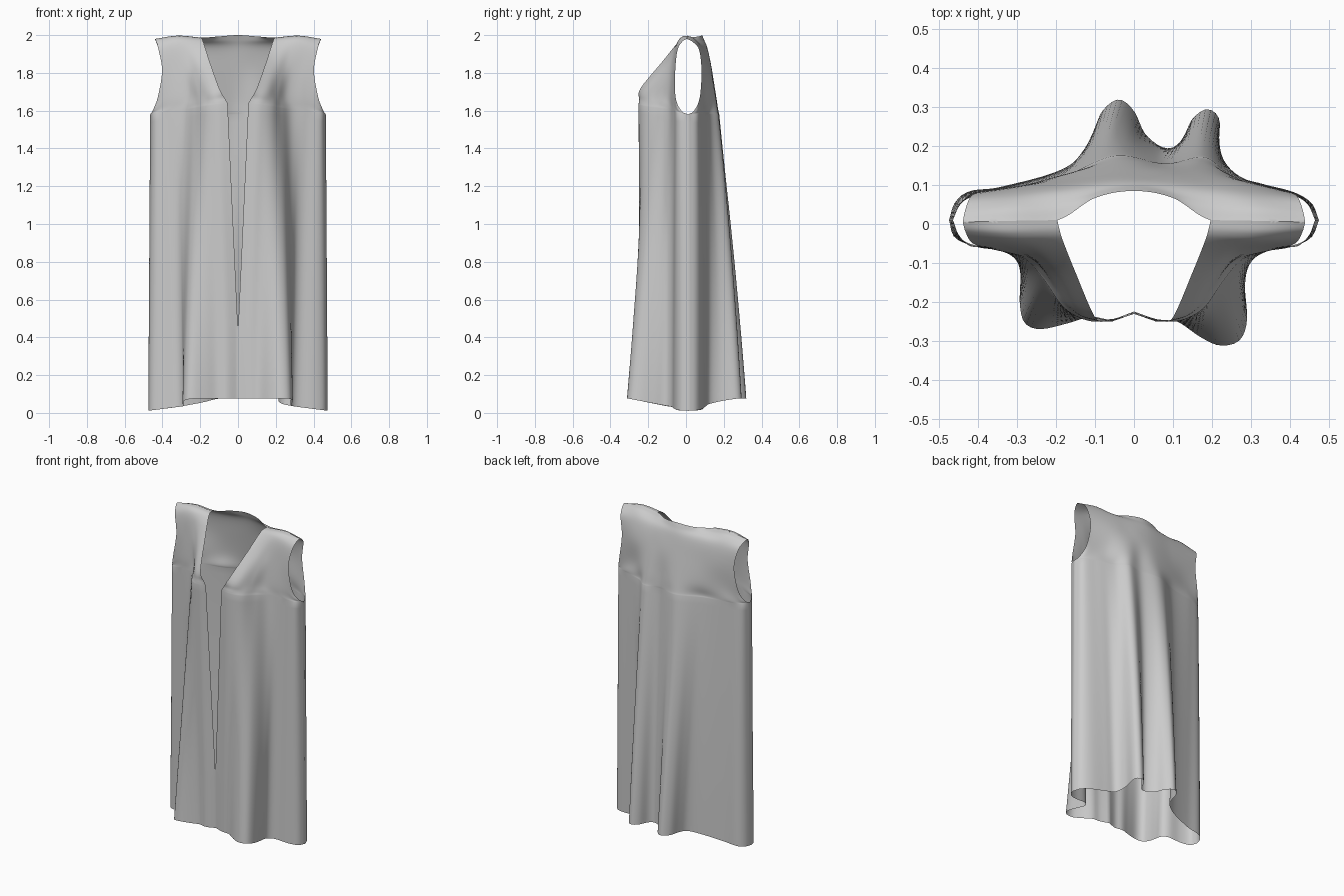
import bpy, bmesh
from mathutils import Vector


def spline(pts, t):
    """Catmull-Rom through pts, t measured in point indices."""
    i = min(int(t), len(pts) - 2)
    f = t - i
    b, c = pts[i], pts[i + 1]
    a = pts[i - 1] if i else b * 2 - c
    d = pts[i + 2] if i + 2 < len(pts) else c * 2 - b
    return 0.5 * (b * 2 + (c - a) * f + (a * 2 - b * 5 + c * 4 - d) * f * f
                  + (b * 3 - a - c * 3 + d) * f ** 3)


def resample(pts, n):
    """n + 1 points evenly spaced along the smoothed line."""
    pts = [Vector(p) for p in pts]
    k = (len(pts) - 1) * 16
    fine = [spline(pts, i / 16) for i in range(k + 1)]
    dist = [0.0]
    for p, q in zip(fine, fine[1:]):
        dist.append(dist[-1] + (q - p).length)
    out, j = [], 0
    for i in range(n + 1):
        s = dist[-1] * i / n
        while j < k - 1 and dist[j + 1] < s:
            j += 1
        f = (s - dist[j]) / max(dist[j + 1] - dist[j], 1e-9)
        out.append(fine[j].lerp(fine[j + 1], min(f, 1)))
    return out


def hem(pts):
    """Hem dips at the sides and rises on the outward folds."""
    out = []
    for x, y in pts:
        z = 0.06 - 0.13 * max(0, abs(x) - 0.1) + 0.2 * max(0, abs(y) - 0.1)
        out.append((x, y, max(0.01 if abs(x) < .47 else 0.005, min(0.075, z))))
    return out


def level(pts, z0, z1):
    """Section whose height runs from z0 at the first point to z1 at the last."""
    n = len(pts) - 1
    return [(x, y, z0 + (z1 - z0) * i / n) for i, (x, y) in enumerate(pts)]


LOW, STEP = 36, 5


def panel(bm, sections, n, side=1, slit=False, bulge=0.0):
    secs = [resample(s, n) for s in sections]
    rows = []
    for r in range(LOW):
        t = r / LOW
        row = [a.lerp(b, t) for a, b in zip(secs[0], secs[1])]
        for i, p in enumerate(row):  # cloth hangs in a slight outward curve
            w = i / n
            p.y += bulge * 4 * t * (1 - t) * 4 * w * (1 - w)
        if slit:  # closed seam below, narrow opening above
            want = secs[1][0].x * max(0, (t - 0.23) / 0.77)
            shift = want - row[0].x
            for i, p in enumerate(row):
                p.x += shift * max(0, 1 - i / n / 0.2)
        rows.append(row)
    m = (len(secs) - 2) * STEP
    for r in range(m + 1):
        rows.append([spline([s[i] for s in secs[1:]], r / STEP) for i in range(n + 1)])
    grid = [[bm.verts.new((p.x * side, p.y, p.z)) for p in row] for row in rows]
    for a, b in zip(grid, grid[1:]):
        for i in range(n):
            bm.faces.new((a[i], a[i + 1], b[i + 1], b[i]))


# Front half sections, from the centre opening out to the side or armhole
front_upper = [
    level([(.055, -.25), (.12, -.248), (.18, -.215), (.23, -.145), (.28, -.09),
           (.36, -.065), (.44, -.045), (.465, .01)], 1.64, 1.58),
    level([(.07, -.249), (.13, -.24), (.185, -.2), (.23, -.135), (.28, -.088),
           (.36, -.065), (.435, -.047), (.452, -.025)], 1.665, 1.60),
    level([(.1, -.24), (.16, -.21), (.21, -.15), (.26, -.093), (.35, -.068),
           (.425, -.055)], 1.72, 1.67),
    level([(.15, -.125), (.21, -.105), (.26, -.08), (.32, -.065), (.402, -.057)],
          1.86, 1.81),
    [(.18, -.05, 1.953), (.3, -.05, 1.95), (.42, -.045, 1.92)],
    [(.19, -.02, 1.98), (.32, -.025, 1.988), (.433, -.02, 1.965)],
    [(.197, .01, 1.987), (.32, .008, 1.997), (.44, .005, 1.98)],
]
front_hem_right = hem([
    (0, -.225), (.06, -.245), (.11, -.25), (.17, -.29), (.22, -.312), (.27, -.30),
    (.29, -.25), (.285, -.17), (.28, -.11), (.315, -.075), (.4, -.06),
    (.455, -.035), (.475, .01)])
front_hem_left = hem([
    (0, -.225), (.06, -.245), (.11, -.238), (.17, -.255), (.24, -.27), (.28, -.255),
    (.293, -.21), (.292, -.15), (.29, -.1), (.325, -.07), (.4, -.06),
    (.46, -.035), (.475, .01)])

# Back sections, left to right
back_hem = hem([
    (-.475, .01), (-.46, .055), (-.42, .085), (-.33, .095), (-.2, .13), (-.13, .17),
    (-.105, .22), (-.085, .285), (-.04, .32), (0, .29), (.03, .23), (.08, .195),
    (.12, .21), (.15, .27), (.19, .295), (.22, .265), (.215, .18), (.24, .12),
    (.3, .105), (.4, .085), (.455, .055), (.475, .01)])
back_sections = [
    back_hem,
    level([(-.465, .01), (-.44, .06), (-.36, .085), (-.2, .115), (-.05, .175),
           (.08, .155), (.18, .172), (.25, .125), (.36, .09), (.44, .06),
           (.465, .01)], 1.58, 1.58),
    level([(-.452, .043), (-.435, .063), (-.36, .086), (-.2, .113), (-.05, .17),
           (.08, .155), (.18, .167), (.25, .122), (.36, .09), (.435, .063),
           (.452, .043)], 1.60, 1.60),
    level([(-.425, .073), (-.3, .095), (-.05, .158), (.08, .15), (.18, .155),
           (.3, .1), (.425, .073)], 1.67, 1.67),
    level([(-.402, .082), (-.2, .11), (0, .138), (.2, .125), (.402, .082)],
          1.81, 1.81),
    [(-.42, .07, 1.92), (-.2, .09, 1.93), (0, .115, 1.925), (.2, .092, 1.93),
     (.42, .07, 1.92)],
    [(-.433, .038, 1.962), (-.32, .045, 1.98), (-.197, .053, 1.972), (0, .097, 1.972),
     (.197, .053, 1.972), (.32, .045, 1.98), (.433, .038, 1.962)],
    [(-.44, .005, 1.98), (-.32, .008, 1.997), (-.197, .01, 1.987), (-.1, .067, 1.993),
     (0, .085, 2.0), (.1, .067, 1.993), (.197, .01, 1.987), (.32, .008, 1.997),
     (.44, .005, 1.98)],
]

# Sew the panels into one sleeveless gown
bm = bmesh.new()
panel(bm, [front_hem_right] + front_upper, 48, 1, True)
panel(bm, [front_hem_left] + front_upper, 48, -1, True)
panel(bm, back_sections, 96, bulge=0.01)
bmesh.ops.remove_doubles(bm, verts=bm.verts, dist=0.0008)
bmesh.ops.recalc_face_normals(bm, faces=bm.faces)
for f in bm.faces:
    f.smooth = True
mesh = bpy.data.meshes.new("sleeveless_gown")
bm.to_mesh(mesh)
bm.free()
gown = bpy.data.objects.new("sleeveless_gown", mesh)
bpy.context.collection.objects.link(gown)
